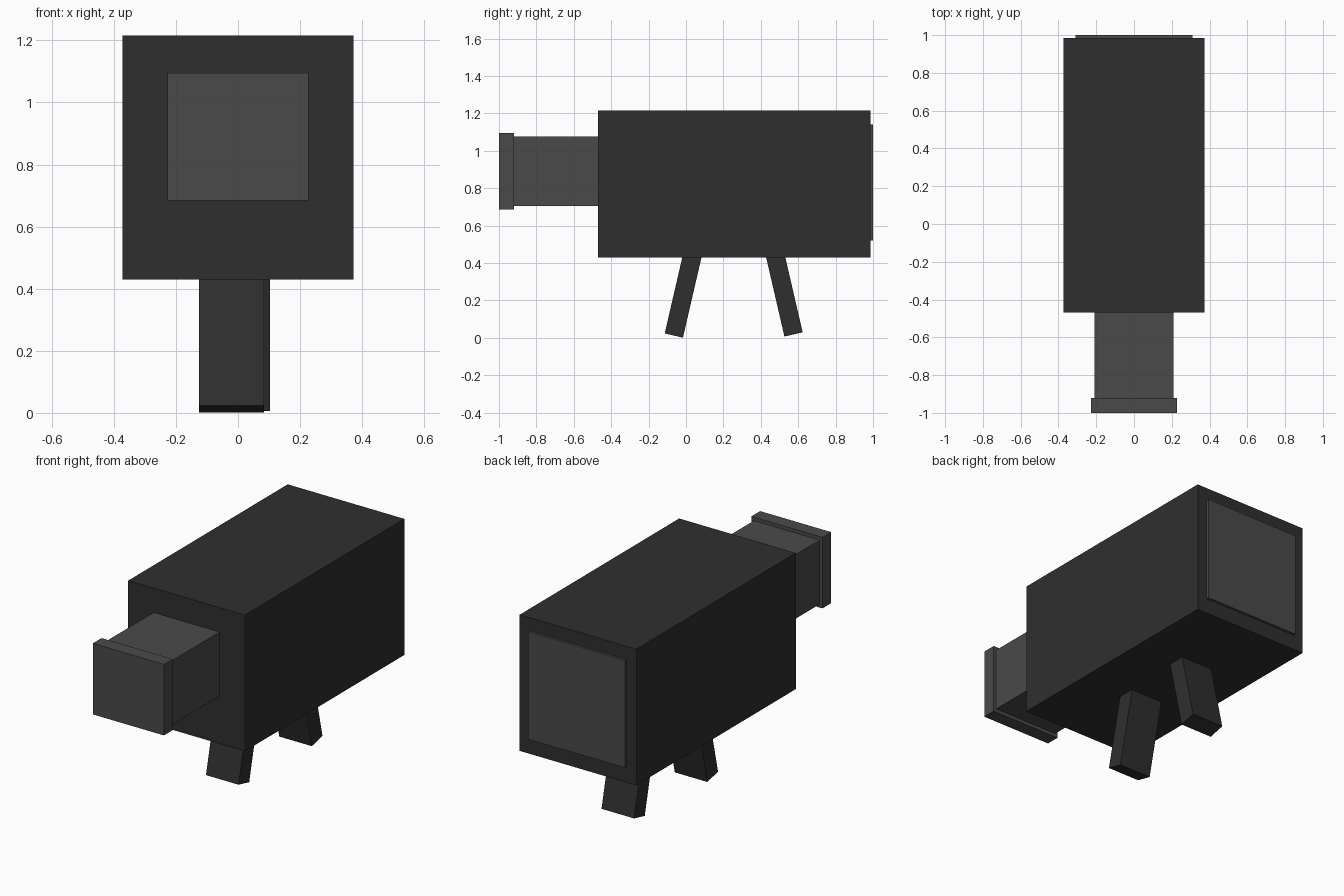
import bpy
from math import radians, sin, cos

old = bpy.data.objects.get("Cube")
if old:
    bpy.data.objects.remove(old, do_unlink=True)


def material(name, value):
    mat = bpy.data.materials.new(name)
    mat.use_nodes = True
    colour = (value, value, value, 1)
    mat.diffuse_color = colour
    mat.node_tree.nodes["Principled BSDF"].inputs["Base Color"].default_value = colour
    return mat


charcoal = material("charcoal", 0.028)
grey = material("dark grey", 0.068)


def box(name, centre, size, mat, tilt=0):
    bpy.ops.mesh.primitive_cube_add(size=1, location=centre, rotation=(tilt, 0, 0))
    obj = bpy.context.object
    obj.name = name
    obj.scale = size
    obj.data.materials.append(mat)
    return obj


# Main housing
box("body", (0, 0.258, 0.823), (0.745, 1.455, 0.786), charcoal)

# Square barrel with a wider rim at the front
box("barrel", (0, -0.69, 0.89), (0.42, 0.48, 0.37), grey)
box("barrel_rim", (0, -0.96, 0.89), (0.454, 0.08, 0.41), grey)

# Raised panel on the back
box("back_panel", (0, 0.985, 0.83), (0.62, 0.03, 0.62), grey)


# Splayed legs, placed by the middle of the foot
def leg(name, x, foot_y, foot_z, degrees):
    tilt = radians(degrees)
    length = 0.44
    centre = (x, foot_y - sin(tilt) * length / 2, foot_z + cos(tilt) * length / 2)
    box(name, centre, (0.208, 0.1, length), charcoal, tilt)


leg("front_leg", -0.021, -0.065, 0.012, -13)
leg("rear_leg", -0.001, 0.575, 0.018, 13)
